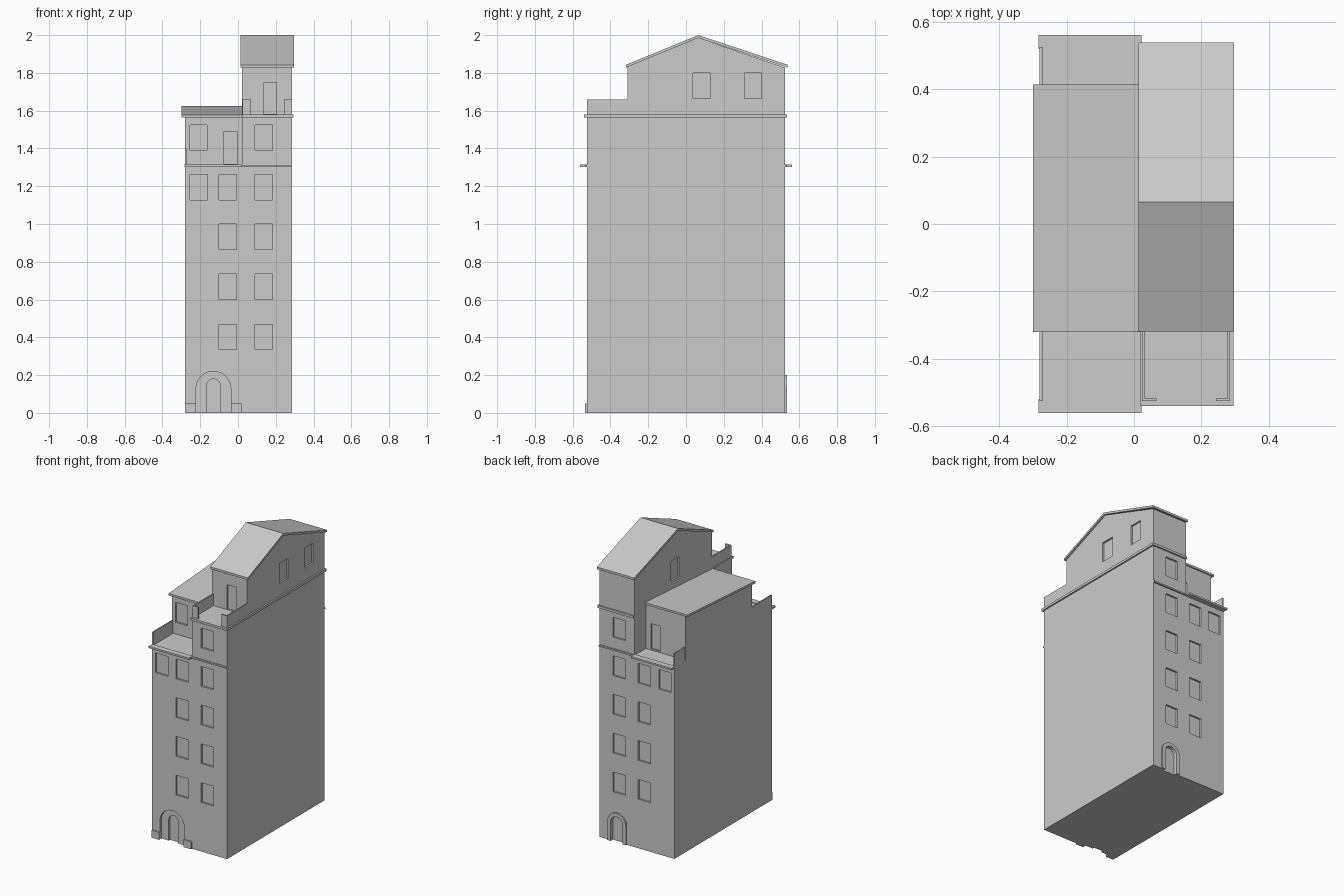
import bpy, bmesh, math

if "Cube" in bpy.data.objects:
    bpy.data.objects.remove(bpy.data.objects["Cube"])


def prism(name, pts, axis, a, b):
    """Extrude a profile: axis x takes (y, z) points, axis y takes (x, z) points."""
    bm = bmesh.new()
    place = (lambda p, d: (d, p[0], p[1])) if axis == 'x' else (lambda p, d: (p[0], d, p[1]))
    lo = [bm.verts.new(place(p, a)) for p in pts]
    hi = [bm.verts.new(place(p, b)) for p in pts]
    bm.faces.new(lo)
    bm.faces.new(hi)
    n = len(pts)
    for i in range(n):
        j = (i + 1) % n
        bm.faces.new((lo[i], lo[j], hi[j], hi[i]))
    bmesh.ops.recalc_face_normals(bm, faces=bm.faces)
    me = bpy.data.meshes.new(name)
    bm.to_mesh(me)
    bm.free()
    ob = bpy.data.objects.new(name, me)
    bpy.context.collection.objects.link(ob)
    return ob


def rect(x0, x1, z0, z1):
    return [(x0, z0), (x1, z0), (x1, z1), (x0, z1)]


def box(name, x0, x1, y0, y1, z0, z1):
    return prism(name, rect(x0, x1, z0, z1), 'y', y0, y1)


def arch(cx, r, top, z0=0.0, n=14):
    """Round-headed outline of half width r."""
    head = [(cx + r * math.cos(math.pi * i / n), top - r + r * math.sin(math.pi * i / n))
            for i in range(n + 1)]
    return [(cx + r, z0)] + head + [(cx - r, z0)]


def carve(ob, cutters):
    """Cut all cutters from ob, bake the result and drop the cutters."""
    for c in cutters:
        c.hide_render = True
        m = ob.modifiers.new("cut", 'BOOLEAN')
        m.operation, m.solver, m.object = 'DIFFERENCE', 'EXACT', c
    dg = bpy.context.evaluated_depsgraph_get()
    me = bpy.data.meshes.new_from_object(ob.evaluated_get(dg))
    ob.modifiers.clear()
    ob.data = me
    for c in cutters:
        bpy.data.objects.remove(c)


L, M, R = -0.28, 0.02, 0.285     # left wall, party line, right wall
D = 0.525                        # half depth of the block
REC = 0.012                      # window recess

# Main block, right half one storey taller
block = prism("main_block", [(L, 0), (R, 0), (R, 1.57), (M, 1.57), (M, 1.31), (L, 1.31)], 'y', -D, D)
cuts = []
openings = [(x, z) for x in (-0.10, 0.09) for z in (0.335, 0.60, 0.865, 1.128)]
openings += [(-0.255, 1.128), (0.09, 1.39)]
for s in (-1, 1):
    for x, z in openings:
        cuts.append(prism("cut", rect(x, x + 0.093, z, z + 0.134), 'y', s * (D - REC), s * (D + 0.05)))
# Front door: wide arched recess with a deeper narrow arch
cuts.append(prism("cut", arch(-0.13, 0.092, 0.22, -0.05), 'y', -D - 0.05, -D + 0.015))
cuts.append(prism("cut", arch(-0.13, 0.036, 0.18, -0.05), 'y', -D - 0.05, -D + 0.03))
# Back door opening
cuts.append(prism("cut", arch(0.15, 0.045, 0.175, -0.05), 'y', D - 0.015, D + 0.05))
carve(block, cuts)

# Back door surround
surround = prism("back_door_surround", arch(0.15, 0.07, 0.2), 'y', D, D + 0.01)
carve(surround, [prism("cut", arch(0.15, 0.045, 0.175, -0.05), 'y', D - 0.05, D + 0.05)])

# Plinth either side of the front door
box("plinth_left", L, -0.222, -D - 0.01, -D, 0, 0.05)
box("plinth_right", -0.038, M, -D - 0.01, -D, 0, 0.05)

# Terrace ledges, string courses and left parapets, front and back
for s, side, inner in ((-1, "front", 0.31), (1, "back", 0.41)):
    y = sorted((s * (D - 0.005), s * 0.56))
    box(side + "_terrace_ledge", L - 0.003, M + 0.002, *y, 1.302, 1.314)
    y = sorted((s * (D - 0.005), s * 0.535))
    box(side + "_string_course", M, R, *y, 1.303, 1.313)
    y = sorted((s * inner, s * D))
    box(side + "_terrace_parapet", L, L + 0.008, *y, 1.31, 1.40)

# Left penthouse with a gently sloping roof
pent = prism("penthouse", [(-0.31, 1.31), (0.405, 1.31), (0.405, 1.612), (-0.31, 1.565)], 'x', L, M)
carve(pent, [
    prism("cut", rect(-0.255, -0.163, 1.39, 1.525), 'y', -0.4, -0.31 + REC),
    prism("cut", rect(-0.075, -0.005, 1.318, 1.49), 'y', -0.4, -0.31 + REC),
    prism("cut", rect(-0.09, -0.02, 1.318, 1.49), 'y', 0.405 - REC, 0.5)])
prism("penthouse_roof", [(-0.32, 1.564), (0.413, 1.612), (0.413, 1.626), (-0.32, 1.578)], 'x', -0.30, M)

# Cornice around the taller half
box("upper_cornice", M, 0.295, -0.54, 0.535, 1.564, 1.58)

# Gabled top storey
RY = 0.065
tower = prism("top_storey", [(-0.31, 1.575), (D, 1.575), (D, 1.828), (RY, 1.985), (-0.31, 1.832)], 'x', M, R)
carve(tower, [
    prism("cut", rect(0.135, 0.205, 1.582, 1.75), 'y', -0.4, -0.31 + REC),
    prism("cut", rect(0.038, 0.131, 1.665, 1.80), 'x', R - REC, R + 0.1),
    prism("cut", rect(0.31, 0.40, 1.665, 1.80), 'x', R - REC, R + 0.1),
    prism("cut", rect(0.045, 0.135, 1.665, 1.80), 'x', M - 0.1, M + REC)])
prism("gable_roof", [(-0.318, 1.828), (RY, 1.985), (0.538, 1.828),
                     (0.538, 1.843), (RY, 2.0), (-0.318, 1.843)], 'x', 0.014, 0.297)

# Upper terrace parapets with short front returns
for name, x0, x1, r0, r1 in (("left", 0.024, 0.032, 0.024, 0.066), ("right", 0.277, R, 0.243, R)):
    box(name + "_upper_parapet", x0, x1, -D, -0.31, 1.575, 1.66)
    box(name + "_upper_parapet_return", r0, r1, -D, -D + 0.008, 1.575, 1.66)
